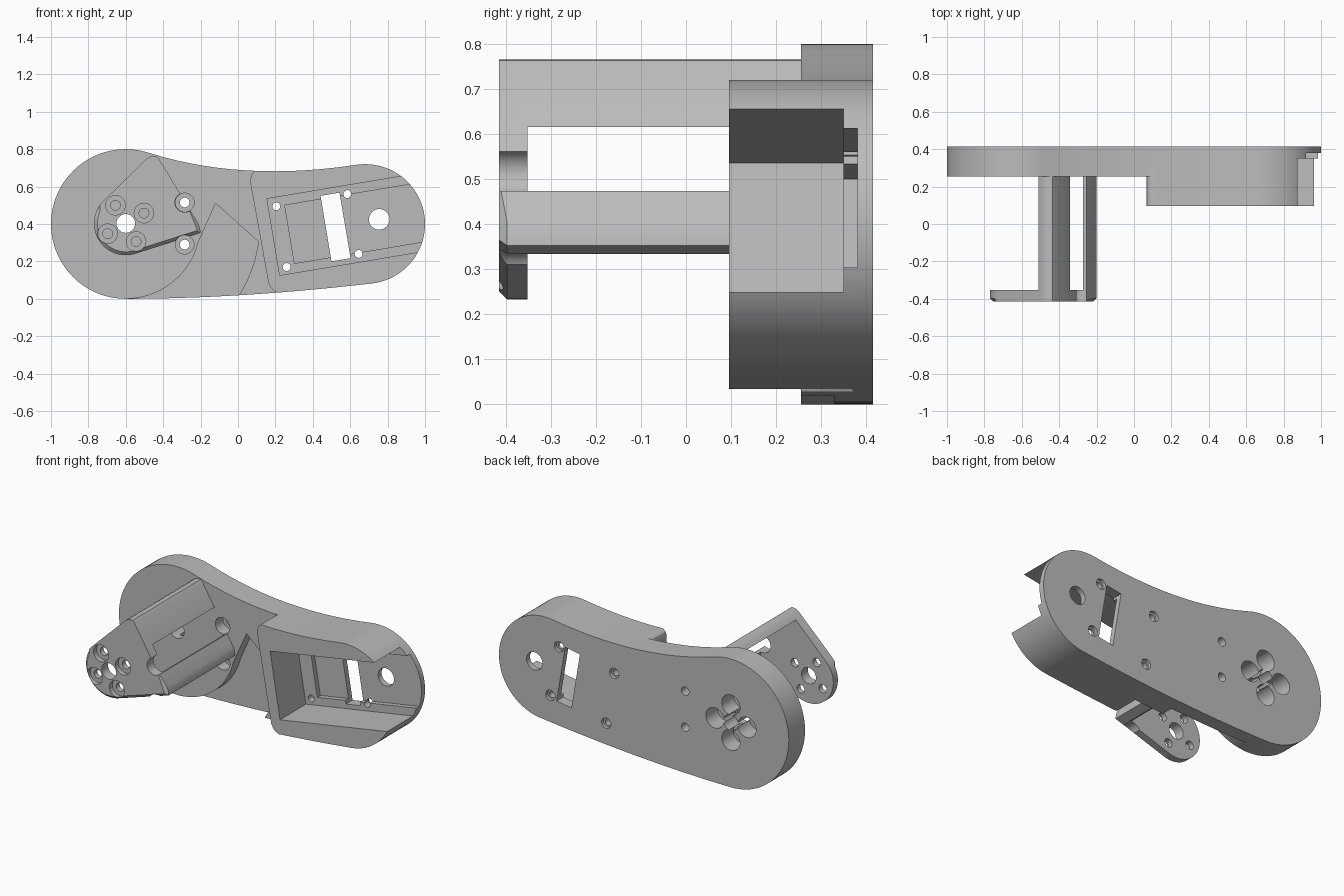
import bpy, bmesh
from math import cos, sin, radians

if "Cube" in bpy.data.objects:
    bpy.data.objects.remove(bpy.data.objects["Cube"], do_unlink=True)

grey = bpy.data.materials.new("plain grey")
grey.use_nodes = True
grey.diffuse_color = (0.5, 0.5, 0.5, 1)
grey.node_tree.nodes["Principled BSDF"].inputs["Base Color"].default_value = (0.5, 0.5, 0.5, 1)

FRONT, BACK, PLATE_FRONT, BOX_FRONT = -0.415, 0.415, 0.255, 0.095
HUB = (-0.6, 0.403)


def arc(center, r, a0, a1, n=24):
    angles = [radians(a0 + (a1 - a0) * i / n) for i in range(n + 1)]
    return [(center[0] + r * cos(a), center[1] + r * sin(a)) for a in angles]


def bend(p, q, s, n=14):
    """Interior points of a quadratic curve from p to s."""
    ts = [i / n for i in range(1, n)]
    return [tuple((1 - t) ** 2 * a + 2 * t * (1 - t) * b + t * t * c
                  for a, b, c in zip(p, q, s)) for t in ts]


def prism(name, outline, y0, y1, bevel_rule=None):
    """Extrude an x-z outline along y."""
    bm = bmesh.new()
    face = bm.faces.new([bm.verts.new((x, y0, z)) for x, z in outline])
    new = bmesh.ops.extrude_face_region(bm, geom=[face])["geom"]
    bmesh.ops.translate(bm, vec=(0, y1 - y0, 0),
                        verts=[v for v in new if isinstance(v, bmesh.types.BMVert)])
    bmesh.ops.recalc_face_normals(bm, faces=bm.faces)
    if bevel_rule:
        edges = [e for e in bm.edges if all(bevel_rule(v.co) for v in e.verts)]
        bmesh.ops.bevel(bm, geom=edges, offset=0.018, segments=1, affect='EDGES')
    mesh = bpy.data.meshes.new(name)
    bm.to_mesh(mesh)
    bm.free()
    mesh.materials.append(grey)
    ob = bpy.data.objects.new(name, mesh)
    bpy.context.collection.objects.link(ob)
    return ob


def combine(ob, other, operation='DIFFERENCE'):
    mod = ob.modifiers.new("join", 'BOOLEAN')
    mod.operation, mod.solver, mod.object = operation, 'EXACT', other
    bpy.context.view_layer.objects.active = ob
    bpy.ops.object.modifier_apply(modifier=mod.name)
    bpy.data.objects.remove(other, do_unlink=True)


def cut(ob, outline, y0, y1):
    combine(ob, prism("cutter", outline, y0, y1))


def drill(ob, center, r, y0, y1):
    cut(ob, arc(center, r, 0, 352.5, 47), y0, y1)


# Arm body: rounded outline at the full depth of the motor box
big_end = arc((-0.6, 0.4), 0.4, 72.5, 270, 48)
small_end = arc((0.68, 0.4), 0.32, -84, 98.7, 40)
outline = (big_end + bend(big_end[-1], (0, 0), small_end[0]) + small_end
           + bend(small_end[-1], (0.02, 0.6235), big_end[0]))
arm = prism("arm_body", outline, BOX_FRONT, BACK)

# Thin the hub side down to a plate, leaving the motor box
cut(arm, [(-1.2, -0.2), (0.25, -0.2), (0.22, 0.03), (0.195, 0.042), (0.175, 0.06),
          (0.163, 0.085), (0.067, 0.615), (0.067, 0.645), (0.075, 0.67),
          (0.09, 0.683), (0.11, 0.688), (0.11, 1), (-1.2, 1)], 0, PLATE_FRONT)

# Sweep recess in the plate front
cut(arm, arc((-0.6, 0.4), 0.4, 272, 346) + [(-0.12, 0.51), (0.11, 0.305)]
    + arc((-0.6, 0.4), 0.715, -9, -38, 16) + [(-0.03, -0.1), (-0.586, -0.1)],
    0.2, 0.328)


# Tilted motor cavity, open at the small end
def tilted(u0, u1, v0, v1):
    c, s = cos(radians(9.5)), sin(radians(9.5))
    return [(0.155 + u * c + v * s, 0.535 + u * s - v * c)
            for u, v in ((u0, v0), (u1, v0), (u1, v1), (u0, v1))]


cut(arm, tilted(0, 1.2, 0, 0.415), 0, 0.35)
cut(arm, tilted(0.088, 1.2, 0.05, 0.365), 0.3, 0.38)
cut(arm, tilted(0.285, 0.388, 0.032, 0.387), 0.3, 0.5)
drill(arm, (0.755, 0.425), 0.055, 0.3, 0.5)
for p in ((0.205, 0.495), (0.585, 0.56), (0.26, 0.17), (0.645, 0.24)):
    drill(arm, p, 0.021, 0.3, 0.5)
    drill(arm, p, 0.032, 0.395, 0.5)

# Blind hub sockets in the back
for dx, dz in ((0, 0.11), (0.11, 0), (0, -0.11), (-0.11, 0)):
    drill(arm, (HUB[0] + dx, HUB[1] + dz), 0.063, 0.3, 0.5)

# Post with front flange: teardrop, hollowed around the hub axis
teardrop = arc(HUB, 0.17, 135, 288, 32) + [
    (-0.2, 0.352), (-0.203, 0.38), (-0.213, 0.405), (-0.425, 0.752),
    (-0.437, 0.763), (-0.452, 0.765), (-0.47, 0.76), (-0.487, 0.75)]
post = prism("post", teardrop, FRONT, PLATE_FRONT + 0.02,
             lambda co: co.y < FRONT + 0.01 and co.z < 0.5 and co.x < -0.19)
drill(post, HUB, 0.335, -0.352, 0.4)
screws = ((-0.285, 0.515), (-0.285, 0.29))
for p in screws:
    drill(post, p, 0.052, -0.6, 0.4)
for dx, dz in ((-0.055, 0.097), (0.097, 0.055), (-0.097, -0.055), (0.055, -0.097)):
    p = (HUB[0] + dx, HUB[1] + dz)
    drill(post, p, 0.052, -0.6, -0.385)
    drill(post, p, 0.026, -0.6, -0.3)
combine(arm, post, 'UNION')

# Screw holes beside the post and the axle hole through both ends
for p in screws:
    drill(arm, p, 0.05, 0.2, 0.33)
    drill(arm, p, 0.026, 0.2, 0.5)
drill(arm, HUB, 0.05, -0.6, 0.6)

bpy.ops.object.select_all(action='DESELECT')
arm.select_set(True)
bpy.context.view_layer.objects.active = arm
bpy.ops.object.shade_smooth_by_angle(angle=radians(30))
